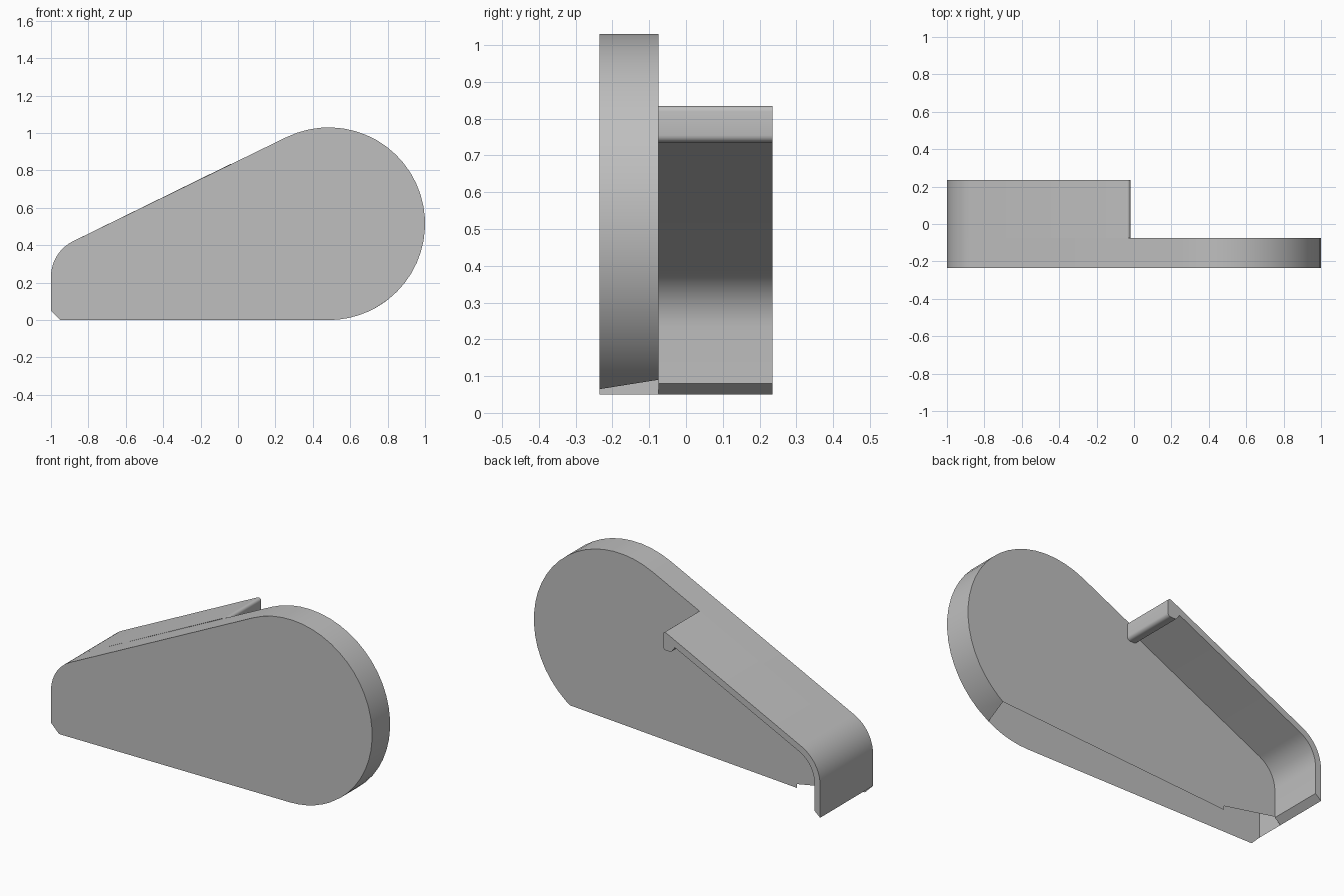
import bpy
import bmesh
from math import sin, cos, tan, radians

cube = bpy.data.objects.get("Cube")
if cube:
    bpy.data.objects.remove(cube)

grey = bpy.data.materials.new("plain grey")
grey.use_nodes = True
colour = (0.52, 0.52, 0.52, 1)
grey.diffuse_color = colour
grey.node_tree.nodes["Principled BSDF"].inputs["Base Color"].default_value = colour

FRONT, MID, BACK = -0.235, -0.075, 0.235
SLOPE = 26
CX, CZ, R = 0.485, 0.515, 0.515      # large round end
NOSE = 0.21                          # radius of the small rounded corner
WALL = 0.035
TIP = -0.02


def arc(cx, cz, r, start, end, steps):
    angles = [radians(start + (end - start) * i / steps) for i in range(steps + 1)]
    return [(cx + r * cos(a), cz + r * sin(a)) for a in angles]


def top_z(x):
    """Height of the sloping top edge."""
    a = radians(90 + SLOPE)
    return CZ + R * sin(a) + (x - CX - R * cos(a)) * tan(radians(SLOPE))


def finish(name, bm):
    mesh = bpy.data.meshes.new(name)
    bm.to_mesh(mesh)
    bm.free()
    mesh.materials.append(grey)
    obj = bpy.data.objects.new(name, mesh)
    bpy.context.collection.objects.link(obj)
    bpy.ops.object.select_all(action='DESELECT')
    obj.select_set(True)
    bpy.context.view_layer.objects.active = obj
    bpy.ops.object.shade_smooth_by_angle(angle=radians(30))


def row(bm, points, y):
    return [bm.verts.new((x, y, z)) for x, z in points]


def bridge(bm, a, b):
    for i in range(len(a) - 1):
        bm.faces.new((a[i], a[i + 1], b[i + 1], b[i]))


# Centre of the nose arc, tangent to the end wall and the slope
nose_x = -1 + NOSE
nose_z = top_z(nose_x) - NOSE / cos(radians(SLOPE))
nose_arc = arc(nose_x, nose_z, NOSE, 180, 90 + SLOPE, 10)

# Hollow cover: front sheet, rim and back sheet, open underneath
bm = bmesh.new()
shared = [(-1, 0.05)] + nose_arc + arc(CX, CZ, R, 90 + SLOPE, -52, 24)
front = row(bm, shared + arc(CX, CZ, R, -61, -61, 1)[:1], FRONT)
back = row(bm, shared + arc(CX, CZ, R, -55.6, -55.6, 1)[:1], MID)
bridge(bm, front, back)
under = row(bm, arc(CX, CZ, R, -66, -90, 4) + [(-0.95, 0)], FRONT)
bm.faces.new(list(reversed(front + under)))
notch = row(bm, [(-0.64, 0.003), (-0.64, 0.025), (-1 + WALL, 0.085)], MID)
bm.faces.new(back + notch)
bmesh.ops.recalc_face_normals(bm, faces=bm.faces)
finish("cover_shell", bm)

# Thick flange along the end wall and slope, with a hooked lip at its tip
drop = WALL / cos(radians(SLOPE))
lip_top = top_z(TIP)
outer = [(-1, 0.05)] + nose_arc + arc(TIP - 0.015, lip_top - 0.022, 0.015, 116, 0, 5)
lip = arc(TIP - 0.02, 0.755, 0.02, 0, -90, 5) + arc(TIP - 0.045, 0.75, 0.015, -90, -150, 3)
root = TIP - 0.075
groove = [(root, top_z(root) - drop)]
inner = arc(nose_x, nose_z, NOSE - WALL, 90 + SLOPE, 180, 10) + [(-1 + WALL, 0.08)]
profile = outer + lip + groove + inner
bm = bmesh.new()
near, far = row(bm, profile, MID), row(bm, profile, BACK)
bridge(bm, near + near[:1], far + far[:1])
bm.faces.new(near)
bm.faces.new(far)
bmesh.ops.recalc_face_normals(bm, faces=bm.faces)
finish("flange", bm)
